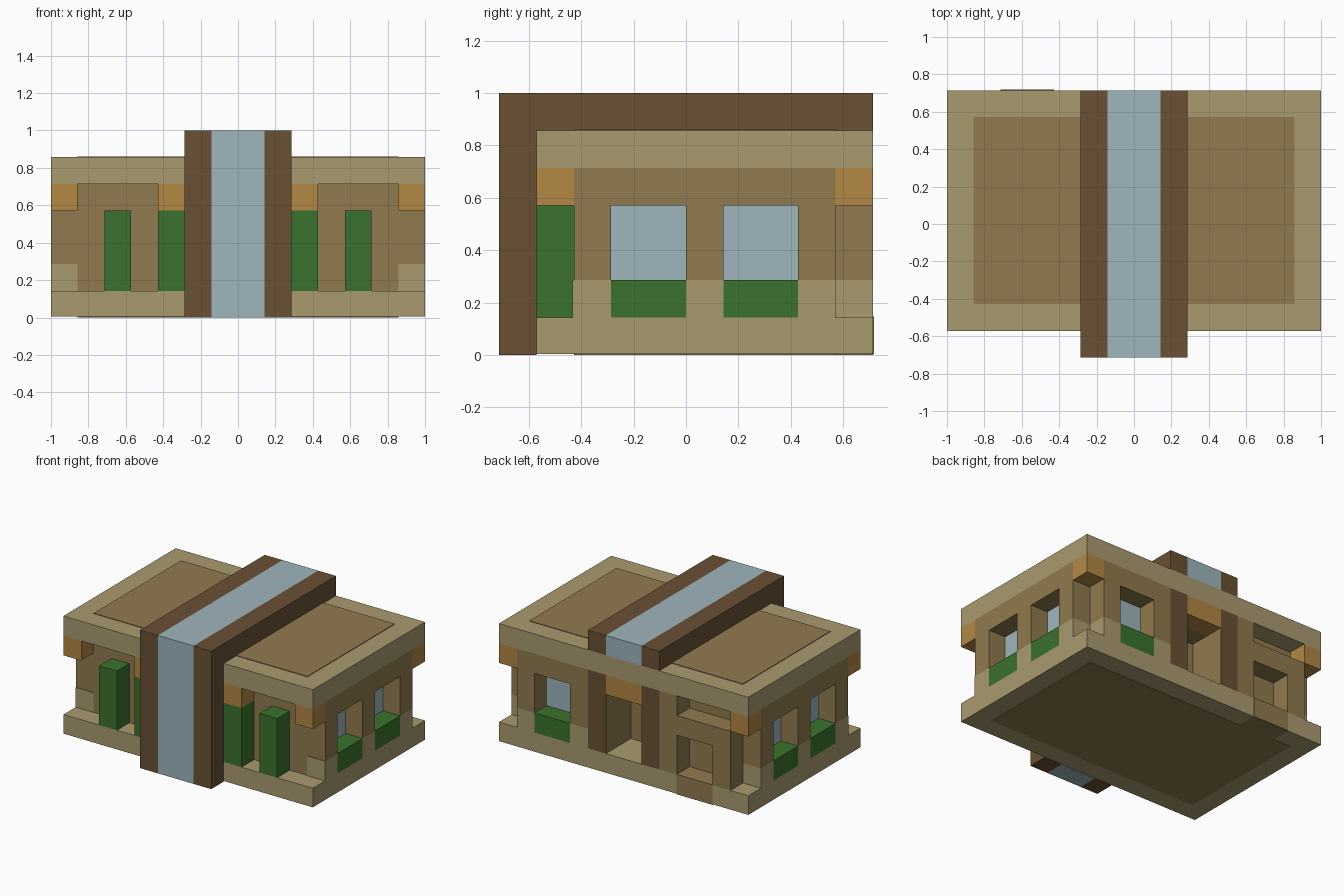
import bpy, bmesh

U = 1 / 7  # one building block

old = bpy.data.objects.get("Cube")
if old:
    bpy.data.objects.remove(old)


def material(name, hex_code):
    def linear(c):
        return c / 12.92 if c <= 0.04045 else ((c + 0.055) / 1.055) ** 2.4
    rgb = [linear(b / 255) for b in bytes.fromhex(hex_code)]
    m = bpy.data.materials.new(name)
    m.use_nodes = True
    m.diffuse_color = (*rgb, 1)
    bsdf = next(n for n in m.node_tree.nodes if n.type == "BSDF_PRINCIPLED")
    bsdf.inputs["Base Color"].default_value = (*rgb, 1)
    return m


TAN = material("tan stone", "AA9B6F")
BROWN = material("brown wall", "917A4E")
DARK = material("dark timber", "6A5134")
ORANGE = material("orange wood", "B28844")
GREEN = material("hedge green", "3A722D")
BLUE = material("pale blue", "9EB6BE")


def part(name, mat, *boxes, mirror=False):
    """One object from boxes (x0, x1, y0, y1, z0, z1) in blocks."""
    bm = bmesh.new()
    todo = list(boxes)
    if mirror:
        todo += [(-b[1], -b[0], *b[2:]) for b in boxes]
    for x0, x1, y0, y1, z0, z1 in todo:
        for v in bmesh.ops.create_cube(bm, size=1)["verts"]:
            v.co = ((x1 if v.co.x > 0 else x0) * U,
                    (y1 if v.co.y > 0 else y0) * U,
                    (z1 if v.co.z > 0 else z0) * U)
    mesh = bpy.data.meshes.new(name)
    bm.to_mesh(mesh)
    bm.free()
    mesh.materials.append(mat)
    bpy.context.collection.objects.link(bpy.data.objects.new(name, mesh))


T = 0.03  # plate thickness in blocks

# Base slab, its underside panel and the brown doorstep
part("base_slab", TAN, (-7, 7, -4, 5, T, 1))
part("base_underside", BROWN, (-6, 6, -3, 4, 0, T), (-5, -3, 4, 5, 0, T))
part("doorstep", BROWN, (-5, -3, 4, 5 + T, T, 1 + T))

# Roof slab with inset panel
part("roof_slab", TAN, (-7, 7, -4, 5, 5, 6))
part("roof_panel", BROWN, (-6, 6, -3, 4, 6, 6 + T))

# Band running up the front and over the roof
for name, mat, x0, x1, mirror in (("band_center", BLUE, -1, 1, False),
                                  ("band_edges", DARK, 1, 2, True)):
    part(name, mat, (x0, x1, -5, -4, 0, 7), (x0, x1, -4, 5, 6, 7), mirror=mirror)

# Inner core, leaving the back door recess open
part("wall_core", BROWN, (-6, 6, -3, 3, 1, 5), (-6, -1, 3, 4, 1, 5),
     (1, 6, 3, 4, 1, 5), (-1, 1, 3, 4, 4, 5))

# Side walls with two windows each
windows = ((-2, 0), (1, 3))
piers = ((-3, -2), (0, 1), (3, 4))
part("side_wall_upper", BROWN, (6, 7, -3, 4, 4, 5),
     *[(6, 7, a, b, 2, 4) for a, b in piers], mirror=True)
part("side_wall_lower", TAN, *[(6, 7, a, b, 1, 2) for a, b in piers], mirror=True)
part("side_planters", GREEN, *[(6, 7, a, b, 1, 2) for a, b in windows], mirror=True)
part("side_panes", BLUE, *[(6, 6 + T, a, b, 2, 4) for a, b in windows], mirror=True)

# Back wall: window half
part("back_window_wall", BROWN, (5, 6, 4, 5, 2, 5), (2, 3, 4, 5, 2, 5),
     (3, 5, 4, 5, 4, 5))
part("back_window_wall_lower", TAN, (5, 6, 4, 5, 1, 2), (2, 3, 4, 5, 1, 2))
part("back_planter", GREEN, (3, 5, 4, 5, 1, 2))
part("back_pane", BLUE, (3, 5, 4, 4 + T, 2, 4))

# Back wall: alcove half with a slot under the roof
part("back_alcove_wall", BROWN, (-3, -2, 4, 5, 1, 5), (-6, -5, 4, 5, 1, 4),
     (-5, -3, 4, 5, 3, 4))

# Back doorway
part("door_jambs", BROWN, (1, 2, 4, 5 - T, 1, 5), mirror=True)
part("door_posts", DARK, (1, 2, 5 - T, 5, 1, 5), mirror=True)
part("door_lintel", ORANGE, (-1, 1, 4, 5, 4, 5))

# Orange blocks under the eaves
part("corner_brackets", ORANGE, (6, 7, -4, -3, 4, 5), (6, 7, 4, 5, 4, 5), mirror=True)
part("front_beam", ORANGE, (-3, 3, -4, -3, 4, 5))

# Front hedges
part("front_hedges", GREEN, (2, 3, -4, -3, 1, 4), (4, 5, -4, -3, 1, 4), mirror=True)

# Stone footing at the front corners
part("front_corner_footing", TAN, (6, 7, -3 - T, -3, 1, 2), mirror=True)
